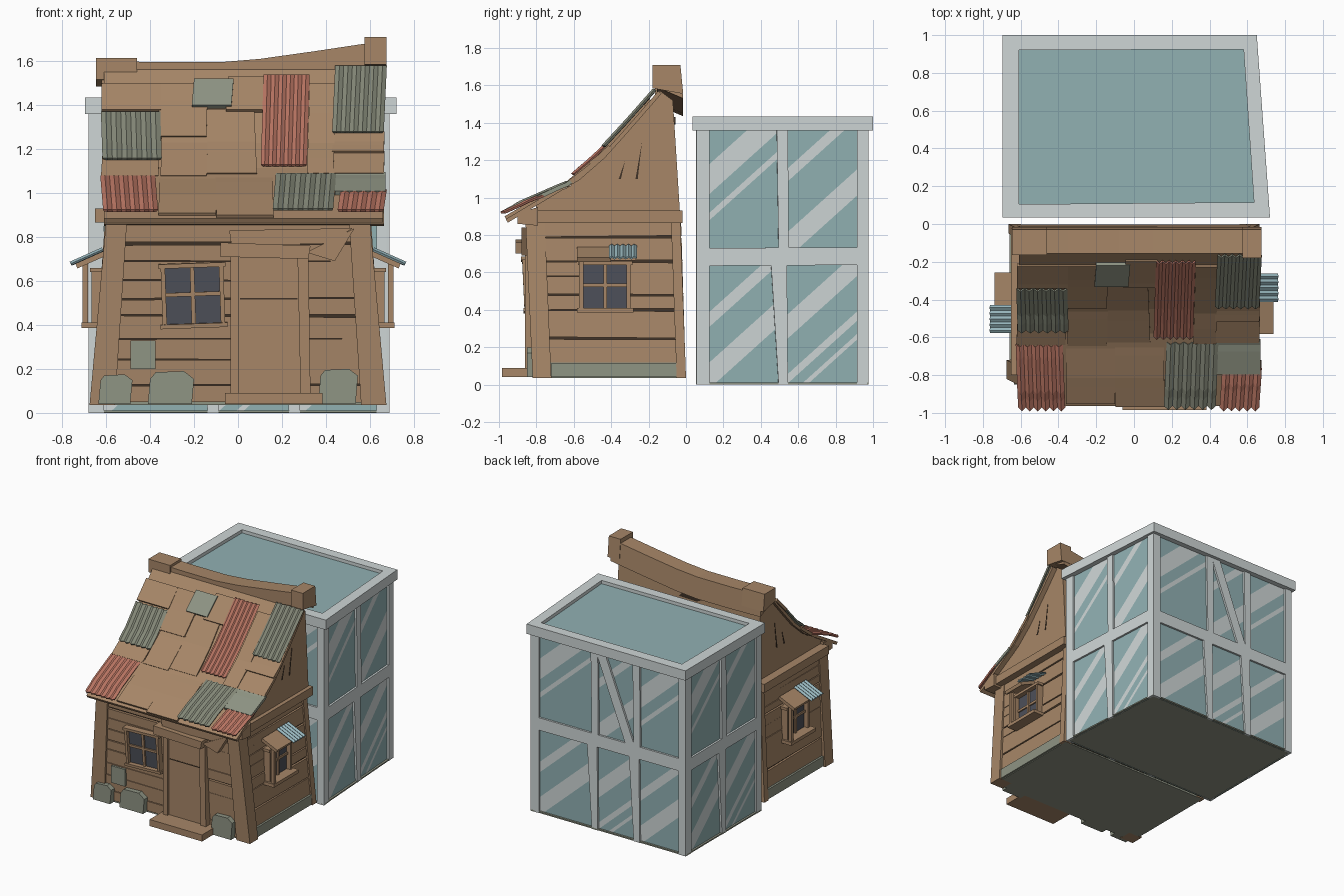
import bpy, bmesh, random
from math import radians
from mathutils import Vector, Matrix

random.seed(4)
if "Cube" in bpy.data.objects:
    bpy.data.objects.remove(bpy.data.objects["Cube"])


def material(name, rgb):
    m = bpy.data.materials.new(name)
    m.use_nodes = True
    m.diffuse_color = (*rgb, 1)
    m.node_tree.nodes["Principled BSDF"].inputs["Base Color"].default_value = (*rgb, 1)
    return m


WOOD = material("weathered wood", (.385, .24, .137))
DARK = material("dark crack", (.05, .032, .02))
STONE = material("grey green stone", (.275, .297, .23))
METAL = material("dull green metal", (.235, .25, .19))
RED = material("rusty red metal", (.49, .18, .125))
BLUE = material("pale blue metal", (.31, .47, .51))
GLASS = material("teal glass", (.285, .44, .45))
FRAME = material("pale grey frame", (.62, .67, .67))
PANE = material("slate pane", (.075, .08, .1))
I = Matrix.Identity(4)
Z = Vector((0, 0, 1))


def finish(bm, name, *mats):
    me = bpy.data.meshes.new(name)
    bm.to_mesh(me)
    bm.free()
    for m in mats:
        me.materials.append(m)
    ob = bpy.data.objects.new(name, me)
    bpy.context.collection.objects.link(ob)
    return ob


def slab(name, mat, pts, vec, M=I, top=None):
    """Polygon pushed along vec, or joined to a second polygon."""
    bm = bmesh.new()
    pts = [Vector(p) for p in pts]
    ends = [Vector(p) for p in top] if top else [p + Vector(vec) for p in pts]
    a = [bm.verts.new(M @ p) for p in pts]
    b = [bm.verts.new(M @ p) for p in ends]
    bm.faces.new(a)
    bm.faces.new(b)
    n = len(a)
    for i in range(n):
        bm.faces.new((a[i], a[(i + 1) % n], b[(i + 1) % n], b[i]))
    bmesh.ops.recalc_face_normals(bm, faces=bm.faces)
    return finish(bm, name, mat)


def box(name, mat, xs, ys, zs, M=I):
    (x0, x1), (y0, y1), (z0, z1) = xs, ys, zs
    return slab(name, mat, [(x0, y0, z0), (x1, y0, z0), (x1, y1, z0), (x0, y1, z0)], (0, 0, z1 - z0), M)


def sheet(name, mat, fn, cols, rows, thick):
    """Grid of points fn(u, v, column) given a thickness."""
    bm = bmesh.new()
    g = [[bm.verts.new(fn(c / cols, r / rows, c)) for c in range(cols + 1)] for r in range(rows + 1)]
    for r in range(rows):
        for c in range(cols):
            bm.faces.new((g[r][c], g[r][c + 1], g[r + 1][c + 1], g[r + 1][c]))
    ob = finish(bm, name, mat)
    mod = ob.modifiers.new("thickness", 'SOLIDIFY')
    mod.thickness, mod.offset = thick, -1
    return ob


def jit(a=.006):
    return random.uniform(-a, a)


# hut body and plank walls, the front leaning outwards
box("foundation", STONE, (-.645, .645), (-.795, -.005), (.035, .12))
slab("wall_core", DARK, [(-.635, -.785, .05), (.635, -.785, .05), (.635, -.015, .05), (-.635, -.015, .05)], None,
     top=[(-.578, -.825, .9), (.578, -.825, .9), (.578, -.045, .9), (-.578, -.045, .9)])


def planks(name, zs, edge, out):
    for a, b in zip(zs, zs[1:]):
        a, b = a + .003, b - .003
        p = [edge(0, a + jit()), edge(1, a + jit()), edge(1, b + jit()), edge(0, b + jit())]
        slab(name, WOOD, p, out)


front_z = [.05, .13, .24, .34, .44, .52, .60, .69, .77, .86]
side_z = [.12, .25, .40, .48, .58, .66, .72, .79, .88]
planks("front_plank", front_z, lambda e, z: ((2 * e - 1) * (.6 - .07 * z), -.783 - .047 * z, z), (0, -.02, 0))
planks("back_plank", [.04] + side_z, lambda e, z: ((2 * e - 1) * (.64 - .07 * z), -.012 - .03 * z, z), (0, .012, 0))
for s in (-1, 1):
    planks("side_plank", side_z, lambda e, z: (s * (.64 - .07 * z), -.77 + e * .755 - .03 * e * z, z), (s * .016, 0, 0))
    # leaning corner posts and eave beams
    slab("corner_post", WOOD, [(s * .56, -.82, .035), (s * .675, -.82, .035), (s * .675, -.72, .035), (s * .56, -.72, .035)],
         None, top=[(s * .505, -.858, .87), (s * .6, -.858, .87), (s * .6, -.755, .87), (s * .505, -.755, .87)])
    slab("rear_post", WOOD, [(s * .6, -.05, .035), (s * .665, -.05, .035), (s * .665, 0, .035), (s * .6, 0, .035)],
         None, top=[(s * .54, -.08, .87), (s * .605, -.08, .87), (s * .605, -.03, .87), (s * .54, -.03, .87)])
    box("side_beam", WOOD, sorted((s * .54, s * .65)), (-.8, -.02), (.865, .93))
slab("front_fascia", WOOD, [(-.61, -.9, .86), (-.61, -.79, .85), (-.61, -.79, .95), (-.61, -.9, .915)], (1.275, 0, 0))

# roof profile as (y, z), gable and roof deck
PROFILE = [(-.945, .885), (-.80, .975), (-.62, 1.07), (-.45, 1.22), (-.30, 1.39), (-.14, 1.58)]


def on_roof(z, lift):
    """Depth of the roof surface at height z, raised by lift."""
    for (y0, z0), (y1, z1) in zip(PROFILE, PROFILE[1:]):
        if z <= z1 or z1 == PROFILE[-1][1]:
            slope = (z1 - z0) / (y1 - y0)
            return y0 + (z - z0) / slope - lift * (1 + slope ** -2) ** .5


def patch(name, mat, x0, x1, z0, z1, lift, waves=0, tilt=0, flare=.01):
    def fn(u, v, c):
        wave = .011 * (c % 2) if waves else 0
        z = z0 + (z1 - z0) * v
        return x0 + (x1 - x0) * u + tilt * (v - .5), on_roof(z, lift + wave + flare * (1 - v)), z
    return sheet(name, mat, fn, waves * 2 or 1, 6, .012 if waves else .022)


gable = [(-.585, -.81, .88)] + [(-.585, y, z - .008) for y, z in PROFILE[1:]] + [(-.585, -.07, 1.52), (-.585, -.03, .88)]
slab("gable", WOOD, gable, (1.205, 0, 0))
patch("roof_deck", WOOD, -.61, .66, .885, 1.57, 0)
for x0, x1, z0, z1 in [(-.36, -.1, .91, 1.07), (-.1, .16, .90, 1.08), (-.35, -.14, 1.08, 1.26), (-.36, -.14, 1.26, 1.50),
                       (-.15, .08, 1.09, 1.38), (-.05, .12, 1.38, 1.53), (.32, .44, 1.09, 1.50), (.43, .665, 1.09, 1.19),
                       (.43, .665, 1.19, 1.28), (-.62, -.35, 1.38, 1.50), (-.62, -.36, 1.08, 1.17)]:
    patch("roof_board", WOOD, x0, x1, z0, z1, .01 + abs(jit(.006)), tilt=jit(.015))
for mat, x0, x1, z0, z1, n in [(METAL, -.62, -.35, 1.16, 1.37, 6), (RED, .11, .32, 1.13, 1.54, 6), (METAL, .435, .67, 1.28, 1.58, 6)]:
    patch("corrugated_sheet", mat, x0, x1, z0, z1, .02, n, jit(.015))
for mat, x0, x1, z0, z1, n in [(RED, -.62, -.37, .925, 1.08, 6), (METAL, .165, .44, .93, 1.09, 6), (RED, .46, .67, .925, 1.015, 5)]:
    patch("eave_sheet", mat, x0, x1, z0, z1, .018, n, jit(.015), .03)
patch("roof_patch", STONE, .44, .67, 1.01, 1.095, .02)
patch("roof_patch", STONE, -.205, -.025, 1.40, 1.52, .022, tilt=.01)

# sagging ridge with end caps
ridge = [(-.62, 1.60), (-.35, 1.595), (-.08, 1.595), (.1, 1.61), (.35, 1.645), (.65, 1.69)]
slab("ridge_beam", WOOD, [(x, -.155, z) for x, z in ridge] + [(x, -.155, z - .1) for x, z in ridge[::-1]], None,
     top=[(x, -.03, z) for x, z in ridge] + [(x, -.015, z - .16) for x, z in ridge[::-1]])
for x0, x1, z0, z1, y0 in ((-.645, -.46, 1.515, 1.615, -.165), (.575, .675, 1.585, 1.71, -.18)):
    slab("ridge_cap", WOOD, [(x0, y0, z0), (x1, y0, z0), (x1, -.015, z0 - .03), (x0, -.015, z0 - .03)], None,
         top=[(x0, y0, z1), (x1, y0, z1), (x1, -.03, z1), (x0, -.03, z1)])
slab("rear_knot", DARK, [(-.12, -.066, 1.425), (-.05, -.066, 1.39), (.1, -.066, 1.395), (.07, -.066, 1.43)], (0, .01, 0))

# gable cracks
for s, x in ((-1, -.585), (1, .62)):
    for y, z, h in ((-.27, 1.1, .2), (-.36, 1.1, .1)):
        slab("gable_crack", DARK, [(x, y, z), (x, y + .012, z), (x, y + .035, z + h)], (s * .003, 0, 0))


# windows, built facing the front and then turned
def window(M, w, h, depth):
    w, h, t = w / 2, h / 2, .02
    box("window_pane", PANE, (-w + .01, w - .01), (-.018, -.005), (-h + .01, h - .01), M)
    for s in (-1, 1):
        box("window_jamb", WOOD, sorted((s * w, s * (w - t))), (-depth, 0), (-h, h), M)
        box("window_rail", WOOD, (-w - .01, w + .01), (-depth - .005, 0), sorted((s * h, s * (h - t))), M)
    box("window_mullion", WOOD, (-.01, .01), (-.03, 0), (-h, h), M)
    box("window_bar", WOOD, (-w, w), (-.028, 0), (-.003, .015), M)


window(Matrix.Translation((-.205, -.825, .535)) @ Matrix.Rotation(radians(-2), 4, 'Y') @ Matrix.Rotation(radians(2.7), 4, 'X'),
       .285, .295, .045)
for s in (-1, 1):
    M = Matrix.Translation((s * .617, -.42 - s * .012, .525)) @ Matrix.Rotation(s * radians(90), 4, 'Z')
    window(M, .27, .27, .05)
    box("window_sill", WOOD, (-.15, .15), (-.095, 0), (-.14, -.115), M)
    A = M @ Matrix.Translation((0, .01, .20)) @ Matrix.Rotation(radians(24), 4, 'X')
    box("awning_board", WOOD, (-.15, .03), (-.14, 0), (-.012, .012), A)
    box("awning_strut", WOOD, (-.14, -.115), (-.09, -.065), (-.13, .16), M)
    sheet("awning_sheet", BLUE, lambda u, v, c: A @ Vector((.02 + .15 * u, -.16 * (1 - v), .02 + .01 * (c % 2))), 10, 1, .01)

# door, frame and step
box("door", WOOD, (0, .29), (-.842, -.79), (.09, .7))
box("door_crack", DARK, (.01, .27), (-.845, -.84), (.516, .522))
box("door_post", WOOD, (-.035, .005), (-.86, -.79), (.07, .82))
slab("door_post", WOOD, [(.285, -.86, .07), (.33, -.86, .07), (.32, -.86, .74), (.27, -.86, .74)], (0, .07, 0))
slab("door_lintel", WOOD, [(-.08, -.912, .71), (.32, -.912, .70), (.33, -.912, .76), (-.08, -.912, .775)], (0, .085, 0))
slab("lintel_board", WOOD, [(-.03, -.875, .76), (.42, -.875, .77), (.52, -.875, .84), (-.04, -.875, .83)], (0, .06, 0))
slab("broken_board", WOOD, [(.31, -.88, .73), (.44, -.88, .69), (.53, -.88, .84)], (0, .06, 0))
box("door_step", WOOD, (-.06, .385), (-.985, -.79), (.04, .09))


# stones along the base
def stone(x0, x1, z0, z1, y, depth):
    c = (x1 - x0) * .18
    pts = [(x0, z0), (x1, z0), (x1 + .01, z1 - c), (x1 - c, z1), (x0 + c, z1 - .005), (x0 + .01, z1 - c)]
    slab("stone", STONE, [(x, y, z) for x, z in pts], (0, depth, 0))


for x0, x1, z0, z1 in ((-.635, -.49, .04, .175), (-.41, -.21, .04, .19), (.365, .535, .04, .2)):
    stone(x0, x1, z0, z1, -.85, .06)
box("wall_patch", STONE, (-.49, -.375), (-.835, -.79), (.2, .33))
for s in (-1, 1):
    box("side_footing", STONE, sorted((s * .6, s * .66)), (-.72, -.05), (.04, .115))

# glass house footprint, anticlockwise from the front right corner
CORNERS = [Vector(p) for p in ((-.68, .055, 0), (.69, .055, 0), (.635, .975, 0), (-.68, .975, 0))]
TOP = 1.37
STRIPES = {(1, 0): [(.27, .43), (.13, .17)], (1, 1): [(-.08, .06), (.33, .4)],
           (0, 0): [(-.04, .1), (.29, .37)], (0, 1): [(.22, .35), (-.02, .03), (-.12, -.09)]}


def glass(at, u0, u1, v0, v1, stripes):
    bm = bmesh.new()
    bm.faces.new([bm.verts.new(at(u, v)) for u, v in ((u0, v0), (u1, v0), (u1, v1), (u0, v1))])
    o, along = at(u0, v0), (at(1, 0) - at(0, 0)) * .9
    cut = Z - along
    for s in (s for pair in stripes for s in pair):
        bmesh.ops.bisect_plane(bm, geom=bm.verts[:] + bm.edges[:] + bm.faces[:], plane_co=o + Z * s, plane_no=cut)
    for f in bm.faces:
        d = f.calc_center_median() - o
        s = d.z - along.dot(d)
        f.material_index = int(any(a < s < b for a, b in stripes))
    finish(bm, "glass_panel", GLASS, FRAME)


for i in range(4):
    A, B = CORNERS[i], CORNERS[(i + 1) % 4]
    L, u = (B - A).length, (B - A).normalized()
    n = u.cross(Z)

    def at(a, v):
        return A + u * a + Z * v - n * .015

    def bar(name, *uv):
        slab(name, FRAME, [at(*p) for p in uv], n * .015)

    breaks = [.5 * L] if i % 2 else [.41 * L, .68 * L]
    bar("corner_strip", (.0, 0), (.07, 0), (.07, TOP), (0, TOP))
    bar("corner_strip", (L - .06, 0), (L, 0), (L, TOP), (L - .06, TOP))
    bar("cross_rail", (0, .635), (L, .64), (L, .735), (0, .73))
    for m in breaks:
        bar("lower_mullion", (m - .02, 0), (m + .03, 0), (m + .025, .64), (m - .06, .64))
        bar("upper_mullion", (m - .02, .72), (m + .035, .72), (m + .03, TOP), (m - .03, TOP))
    if i % 2 == 0:
        bar("slanted_brace", (.61 * L, .73), (.67 * L, .73), (.48 * L, TOP), (.42 * L, TOP))
    edges = [.05] + breaks + [L - .04]
    for row, (v0, v1) in enumerate(((0, .64), (.73, TOP))):
        for k, (a, b) in enumerate(zip(edges, edges[1:])):
            glass(at, a, b, v0, v1, STRIPES[row, k % 2])

slab("glass_house_floor", STONE, [p + Z * .002 for p in CORNERS], (0, 0, .01))
outer = [Vector(p) for p in ((-.695, .035, 1.36), (.72, .035, 1.36), (.65, 1, 1.36), (-.695, 1, 1.36))]
inner = [Vector(p) for p in ((-.61, .105, 1.36), (.635, .115, 1.36), (.58, .925, 1.36), (-.61, .92, 1.36))]
for i in range(4):
    j = (i + 1) % 4
    slab("top_trim", FRAME, [outer[i], outer[j], inner[j], inner[i]], (0, 0, .075))
slab("glass_roof", GLASS, inner, (0, 0, .05))
